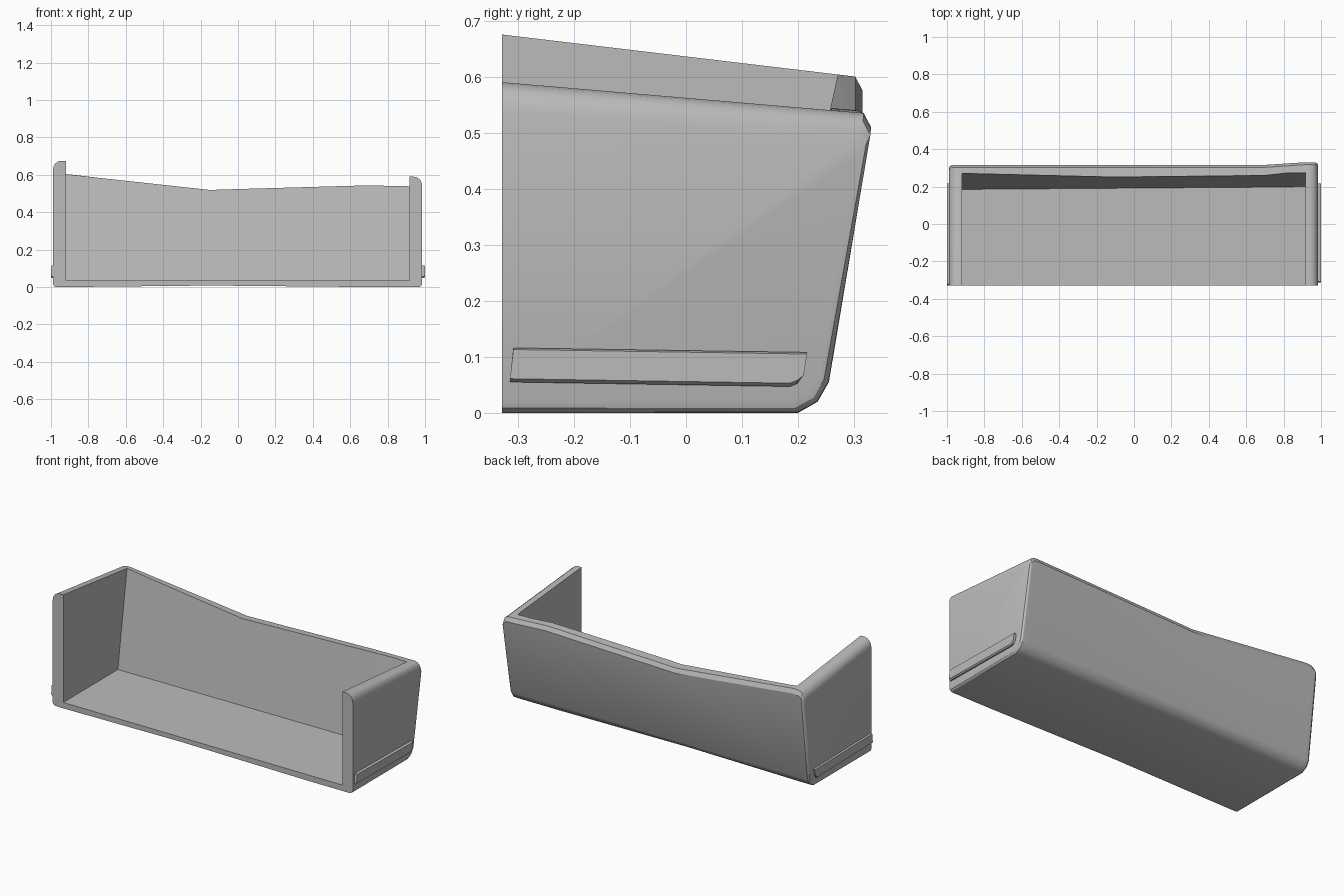
import bpy, bmesh, math

if "Cube" in bpy.data.objects:
    bpy.data.objects.remove(bpy.data.objects["Cube"], do_unlink=True)

FRONT = -0.328

grey = bpy.data.materials.new("light_grey")
grey.use_nodes = True
color = (0.5, 0.5, 0.5, 1)
grey.diffuse_color = color
grey.node_tree.nodes["Principled BSDF"].inputs["Base Color"].default_value = color


def loft(name, sections):
    """Skin a row of (x, [(y, z), ...]) sections and cap both ends."""
    bm = bmesh.new()
    rings = [[bm.verts.new((x, y, z)) for y, z in pts] for x, pts in sections]
    for a, b in zip(rings, rings[1:]):
        for i in range(len(a)):
            j = (i + 1) % len(a)
            bm.faces.new((a[i], a[j], b[j], b[i]))
    bm.faces.new(rings[0])
    bm.faces.new(rings[-1])
    bmesh.ops.recalc_face_normals(bm, faces=bm.faces)
    mesh = bpy.data.meshes.new(name)
    bm.to_mesh(mesh)
    bm.free()
    mesh.materials.append(grey)
    obj = bpy.data.objects.new(name, mesh)
    bpy.context.collection.objects.link(obj)
    return obj


def activate(obj):
    bpy.ops.object.select_all(action='DESELECT')
    obj.select_set(True)
    bpy.context.view_layer.objects.active = obj


def shell_section(back_y, back_z, front_z, base=0.0, inset=0.0, drop=0.0):
    """Side outline: flat base, rounded heel, leaning back, sloping top."""
    return [(FRONT, base + inset),
            (0.2 - 0.7 * inset, base + inset),
            (0.235 - 0.8 * inset, base + 0.02 + 0.8 * inset),
            (0.255 - inset, 0.055 + 0.5 * inset),
            (back_y - inset, back_z - 0.025 - drop),
            (back_y - 0.013 - inset, back_z - drop),
            (FRONT, front_z - drop)]


def rounded_end(side, edge, back_y, back_z, front_z):
    """Sections that round off the outer edges of one side wall."""
    out = []
    for step in range(5):
        a = step * math.pi / 8
        gap = 0.045 * (1 - math.sin(a))
        u = min(1, max(0, 1 - gap / 0.02))
        inset = 0.02 * (1 - math.sqrt(1 - u * u))
        drop = 0.05 * (1 - math.cos(a))
        out.append((side * (edge - gap),
                    shell_section(back_y, back_z, front_z, 0, inset, drop)))
    return out


# Outer body, one wall higher than the other
left_wall = (0.33, 0.535, 0.59)
right_wall = (0.315, 0.6, 0.675)
sections = rounded_end(-1, 0.99, *right_wall)[::-1]
sections += [(-0.915, shell_section(*right_wall)),
             (-0.15, shell_section(0.315, 0.515, 0.565, base=0.008)),
             (0.7, shell_section(0.316, 0.54, 0.595)),
             (0.915, shell_section(*left_wall))]
sections += rounded_end(1, 0.985, *left_wall)
body = loft("tray_body", sections)


# Cavity open to the front and top
def cavity_section(low_y, high_y):
    lean = (high_y - low_y) / 0.51
    return [(-0.6, 0.035), (low_y, 0.035), (low_y + lean * 0.9, 0.935), (-0.6, 0.935)]


cutter = loft("cavity_cutter", [(-0.92, cavity_section(0.185, 0.262)),
                                (0.7, cavity_section(0.197, 0.26)),
                                (0.917, cavity_section(0.2, 0.275))])
cutter.hide_render = True
cut = body.modifiers.new("cavity", 'BOOLEAN')
cut.operation = 'DIFFERENCE'
cut.solver = 'EXACT'
cut.object = cutter
activate(body)
bpy.ops.object.modifier_apply(modifier="cavity")
bpy.data.objects.remove(cutter, do_unlink=True)
bpy.ops.object.shade_smooth_by_angle(angle=math.radians(32))

# Raised strip low on each side wall
for name, side, start in (("left_strip", 1, -0.314), ("right_strip", -1, FRONT)):
    outline = [(start, 0.055), (0.185, 0.047), (0.198, 0.052),
               (0.21, 0.07), (0.216, 0.108), (start + 0.006, 0.116)]
    face = [(y, z + 0.006 if z < 0.06 else z - 0.003) for y, z in outline]
    strip = loft(name, [(side * 0.97, outline), (side * 0.992, outline), (side, face)])
    activate(strip)
    bpy.ops.object.shade_smooth_by_angle(angle=math.radians(30))
